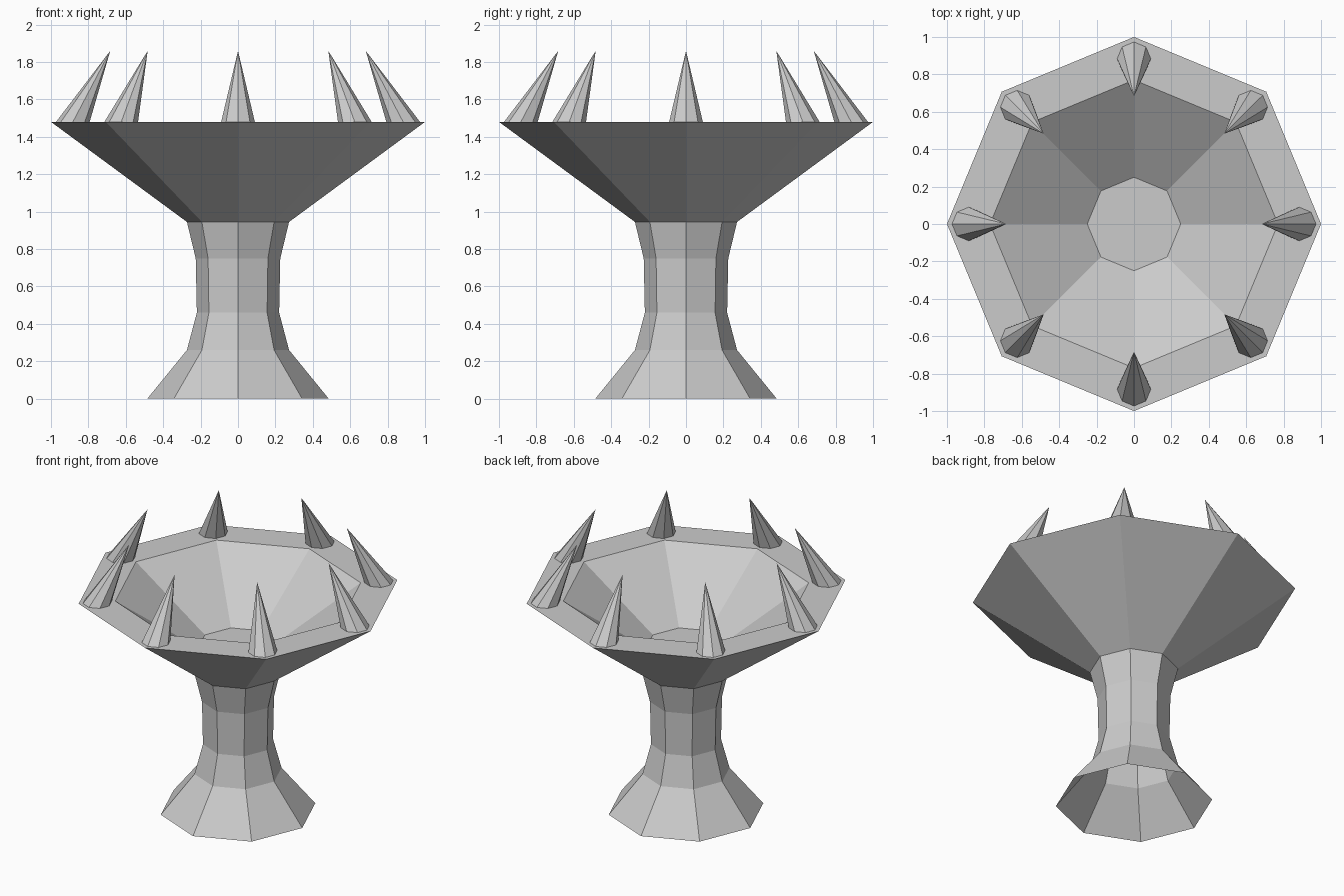
import bpy, bmesh
from math import cos, sin, pi

SIDES = 8

default = bpy.data.objects.get("Cube")
if default:
    bpy.data.objects.remove(default, do_unlink=True)

stone = bpy.data.materials.new("pale_grey_stone")
stone.use_nodes = True
grey = (0.6, 0.6, 0.6, 1)
stone.diffuse_color = grey
stone.node_tree.nodes["Principled BSDF"].inputs["Base Color"].default_value = grey


def add_object(name, mesh):
    obj = bpy.data.objects.new(name, mesh)
    bpy.context.collection.objects.link(obj)
    return obj


def make_mesh(name, bm):
    mesh = bpy.data.meshes.new(name)
    bm.to_mesh(mesh)
    bm.free()
    mesh.materials.append(stone)
    return mesh


def lathe(bm, profile, cap=False):
    """Spin (radius, height) points into flat-sided rings, facing outward."""
    rings = [[bm.verts.new((r * cos(2 * pi * k / SIDES), r * sin(2 * pi * k / SIDES), z))
              for k in range(SIDES)] for r, z in profile]
    for low, high in zip(rings, rings[1:]):
        for k in range(SIDES):
            n = (k + 1) % SIDES
            bm.faces.new((low[k], low[n], high[n], high[k]))
    if cap:
        bm.faces.new(rings[-1])


# Basin: open hollow foot and waisted stem, flared bowl, flat rim, inner floor
bm = bmesh.new()
lathe(bm, [(0.485, 0), (0.273, 0.26), (0.22, 0.46), (0.226, 0.75), (0.273, 0.945),
           (1.0, 1.48), (0.77, 1.48), (0.25, 1.12)], cap=True)
add_object("basin", make_mesh("basin", bm))

# Spike: cone whose tip leans in toward the middle of the bowl
bm = bmesh.new()
bmesh.ops.create_cone(bm, cap_ends=False, segments=SIDES, radius1=0.09, radius2=0, depth=0.38)
bmesh.ops.remove_doubles(bm, verts=bm.verts, dist=0.001)
for v in bm.verts:
    v.co.z += 0.19
    if v.co.z > 0.2:
        v.co.x = -0.2
spike = make_mesh("rim_spike", bm)

# One spike at every corner of the rim
for k in range(SIDES):
    angle = 2 * pi * k / SIDES
    obj = add_object(f"rim_spike_{k + 1}", spike)
    obj.location = (0.883 * cos(angle), 0.883 * sin(angle), 1.48)
    obj.rotation_euler.z = angle
